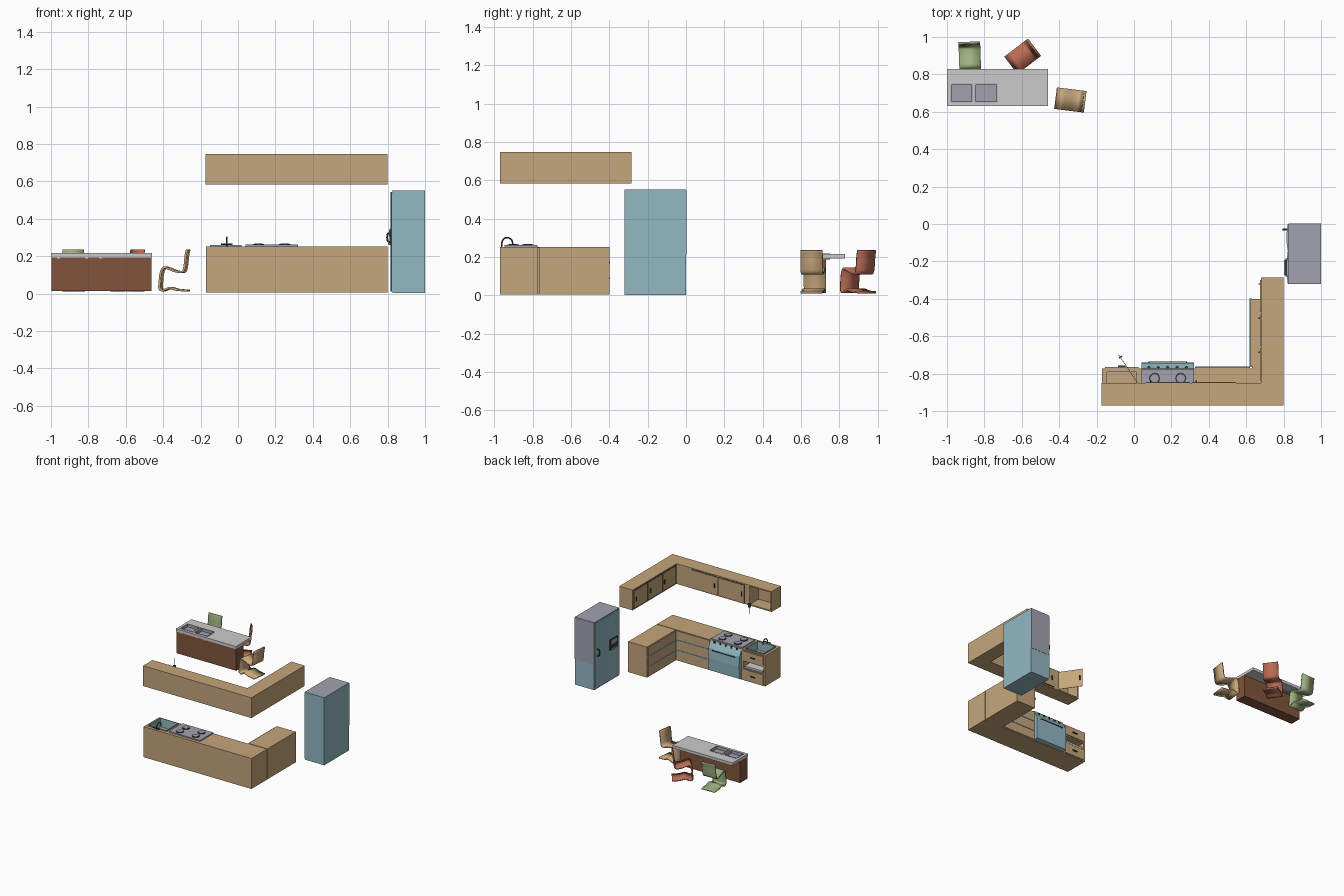
import bpy, bmesh, math
from mathutils import Vector, Matrix

if "Cube" in bpy.data.objects:
    bpy.data.objects.remove(bpy.data.objects["Cube"])


def mat(name, r, g, b):
    m = bpy.data.materials.new(name)
    m.diffuse_color = (r, g, b, 1)
    m.use_nodes = True
    m.node_tree.nodes["Principled BSDF"].inputs["Base Color"].default_value = m.diffuse_color
    return m


WOOD = mat("light_wood", .56, .38, .20)
BROWN = mat("dark_wood", .22, .09, .045)
TEAL = mat("teal", .29, .48, .54)
STEEL = mat("steel", .36, .36, .43)
STONE = mat("stone", .58, .58, .55)
DARK = mat("dark", .05, .05, .05)
GREEN = mat("green", .35, .45, .22)
RED = mat("red", .48, .15, .09)


def finish(name, bm, m):
    bmesh.ops.recalc_face_normals(bm, faces=bm.faces)
    me = bpy.data.meshes.new(name)
    bm.to_mesh(me)
    bm.free()
    o = bpy.data.objects.new(name, me)
    bpy.context.collection.objects.link(o)
    if m:
        me.materials.append(m)
    return o


def box(name, x, y, z, m=None):
    bm = bmesh.new()
    bmesh.ops.create_cube(bm, size=1)
    for v in bm.verts:
        v.co = [a[0] + (c + .5) * (a[1] - a[0]) for a, c in zip((x, y, z), v.co)]
    return finish(name, bm, m)


def prism(name, pts, axis, a, b, m):
    # closed profile extruded along x (pts are y,z) or along z (pts are x,y)
    bm = bmesh.new()
    f = bm.faces.new([bm.verts.new((a, p, q) if axis == "x" else (p, q, a)) for p, q in pts])
    ext = bmesh.ops.extrude_face_region(bm, geom=[f])
    d = Vector((b - a, 0, 0) if axis == "x" else (0, 0, b - a))
    bmesh.ops.translate(bm, vec=d, verts=[g for g in ext["geom"] if isinstance(g, bmesh.types.BMVert)])
    return finish(name, bm, m)


def cut(o, x, y, z):
    c = box(o.name + "_cutter", x, y, z)
    c.hide_render = True
    c.hide_set(True)
    c.display_type = 'WIRE'
    mod = o.modifiers.new("cut", 'BOOLEAN')
    mod.operation, mod.solver, mod.object = 'DIFFERENCE', 'EXACT', c
    bpy.context.view_layer.objects.active = o
    bpy.ops.object.modifier_apply(modifier=mod.name)
    bpy.data.objects.remove(c)


def basin(name, x, y, z, m):
    o = box(name, x, y, z, m)
    cut(o, (x[0] + .006, x[1] - .006), (y[0] + .006, y[1] - .006), (z[0] + .006, z[1] + .1))


def tube(name, pts, r, m):
    cu = bpy.data.curves.new(name, 'CURVE')
    cu.dimensions, cu.bevel_depth, cu.bevel_resolution, cu.use_fill_caps = '3D', r, 2, True
    s = cu.splines.new('POLY')
    s.points.add(len(pts) - 1)
    for p, c in zip(s.points, pts):
        p.co = (*c, 1)
    o = bpy.data.objects.new(name, cu)
    bpy.context.collection.objects.link(o)
    cu.materials.append(m)


def disc(name, loc, r, h, m):
    bm = bmesh.new()
    bmesh.ops.create_cone(bm, cap_ends=True, segments=20, radius1=r, radius2=r, depth=h,
                          matrix=Matrix.Translation(loc))
    finish(name, bm, m)


# lower cabinets: long run and short leg with a thin gap between
run = box("lower_long_run", (-.17, .80), (-.97, -.772), (.005, .253), WOOD)
box("lower_leg", (.63, .80), (-.765, -.40), (.005, .253), WOOD)
box("lower_corner_filler", (.63, .79), (-.78, -.76), (.005, .25), WOOD)
cut(run, (-.15, .02), (-.945, -.785), (.19, .3))
cut(run, (-.155, .025), (-.90, -.7), (.105, .16))
for i in range(3):
    z = (.012 + i * .082, .084 + i * .082)
    box("run_drawer", (.325, .62), (-.775, -.767), z, WOOD)
    box("leg_drawer", (.622, .632), (-.76, -.405), z, WOOD)
    if i < 2:
        g = (z[1], z[1] + .01)
        box("run_drawer_rail", (.325, .62), (-.775, -.763), g, TEAL)
        box("leg_drawer_rail", (.618, .632), (-.765, -.397), g, TEAL)

# sink unit with drawer fronts, open rack, basin and tap
basin("sink_basin", (-.15, .02), (-.945, -.785), (.165, .261), TEAL)
for z in ((.17, .245), (.012, .098)):
    box("sink_drawer", (-.155, .025), (-.775, -.765), z, WOOD)
    box("sink_drawer_handle", (-.085, -.045), (-.766, -.757), (sum(z) / 2 - .004, sum(z) / 2 + .004), DARK)
box("sliding_rack", (-.145, .015), (-.89, -.775), (.108, .122), STONE)
arch = [(-.06, -.932 - .028 * math.cos(a * math.pi / 8), .273 + .028 * math.sin(a * math.pi / 8)) for a in range(9)]
tube("tap_spout", [(-.06, -.96, .25)] + arch + [(-.06, -.904, .262)], .004, DARK)
tube("tap_levers", [(-.09, -.96, .264), (-.03, -.96, .264)], .004, DARK)

# stove
box("stove_body", (.04, .32), (-.945, -.775), (.02, .262), STEEL)
prism("stove_front", [(-.775, .01), (-.745, .02), (-.74, .12), (-.744, .20), (-.78, .263), (-.79, .26)],
      "x", .04, .32, TEAL)
for x in (.11, .25):
    for y in (-.90, -.825):
        disc("burner", (x, y, .263), .03, .006, DARK)
        disc("burner_plate", (x, y, .265), .022, .006, STEEL)
for i in range(5):
    disc("stove_knob", (.08 + i * .05, -.768, .246), .007, .014, DARK)
tube("stove_handle", [(.08, -.745, .19), (.08, -.736, .19), (.28, -.736, .19), (.28, -.745, .19)], .003, DARK)

# upper cabinets
upper = prism("upper_cabinets", [(-.175, -.97), (.80, -.97), (.80, -.285), (.68, -.285), (.68, -.85), (-.175, -.85)],
              "z", .582, .747, WOOD)
cut(upper, (-.165, .02), (-.96, -.8), (.592, .737))
for x0, x1 in ((.31, .545), (.065, .30)):
    box("upper_door_edge", (x0, x1), (-.852, -.848), (.59, .739), DARK)
    box("upper_door", (x0 + .004, x1 - .004), (-.852, -.844), (.594, .735), WOOD)
    box("upper_door_handle", (x0 + .02, x0 + .027), (-.846, -.836), (.645, .68), DARK)
for i in range(3):
    y0 = -.84 + i * .183
    box("leg_door_edge", (.678, .682), (y0, y0 + .178), (.59, .739), DARK)
    box("leg_door", (.674, .682), (y0 + .004, y0 + .174), (.594, .735), WOOD)
    box("leg_door_handle", (.666, .676), (y0 + .15, y0 + .157), (.645, .68), DARK)
# open door swung on its hinge
turn = Matrix.Translation((.02, -.85, 0)) @ Matrix.Rotation(math.radians(-56), 4, 'Z')
for name, x, y, z, m in (("open_door", (-.185, 0), (-.0015, .0015), (.59, .739), WOOD),
                         ("open_door_handle", (-.17, -.163), (-.01, .012), (.645, .68), DARK)):
    box(name, x, y, z, m).data.transform(turn)

# fridge, with doors facing -x
box("fridge_body", (.826, 1), (-.32, 0), (.003, .55), TEAL)
box("fridge_top", (.824, 1), (-.32, 0), (.548, .552), STEEL)
box("fridge_side_panel", (.826, 1), (-.002, .002), (.21, .55), STEEL)
for y0, y1 in ((-.318, -.148), (-.143, -.002)):
    w = y1 - y0
    o = prism("fridge_door", [(.83, y0)] + [(.822 - .007 * math.sin(math.pi * i / 8), y0 + w * i / 8)
              for i in range(9)] + [(.83, y1)], "z", .012, .543, TEAL)
tube("fridge_handle", [(.822, -.03, .27), (.80, -.03, .28), (.797, -.03, .30), (.80, -.03, .32), (.822, -.03, .33)],
     .005, DARK)
box("dispenser_frame", (.810, .825), (-.28, -.185), (.26, .345), DARK)
box("dispenser_plate", (.807, .812), (-.272, -.193), (.305, .338), STEEL)
box("dispenser_tray", (.802, .812), (-.272, -.193), (.262, .27), STEEL)

# island with two basins
base = box("island_base", (-.998, -.462), (.637, .73), (.015, .2), BROWN)
top = box("island_top", (-1, -.46), (.63, .83), (.193, .216), STONE)
for x in ((-.98, -.862), (-.852, -.73)):
    cut(top, x, (.65, .75), (.1, .3))
    cut(base, x, (.65, .74), (.185, .3))
    basin("island_basin", x, (.65, .75), (.188, .218), STEEL)
for x in (-.96, -.81, -.735):
    box("island_clip", (x - .008, x + .008), (.632, .64), (.188, .2), STONE)

# cantilever chairs: one ribbon profile, reused
PROFILE = [(.077, .016), (.02, .02), (-.02, .03), (-.055, .017), (-.073, .025), (-.073, .06), (-.066, .115),
           (-.05, .139), (-.02, .131), (.02, .117), (.052, .118), (.062, .15), (.067, .20), (.074, .235)]


def spline(pts, n=4):
    p = [Vector(q) for q in pts]
    p = [2 * p[0] - p[1]] + p + [2 * p[-1] - p[-2]]
    out = []
    for a, b, c, d in zip(p, p[1:], p[2:], p[3:]):
        for i in range(n):
            t = i / n
            out.append(.5 * (2 * b + (c - a) * t + (2 * a - 5 * b + 4 * c - d) * t * t
                             + (3 * b - a - 3 * c + d) * t ** 3))
    return out + [p[-2]]


def chair(name, x, y, angle, m):
    bm = bmesh.new()
    rows = [[bm.verts.new((q.x, s * .058, q.y)) for s in (-1, 1)] for q in spline(PROFILE)]
    for a, b in zip(rows, rows[1:]):
        bm.faces.new((a[0], a[1], b[1], b[0]))
    o = finish(name, bm, m)
    o.location = (x, y, 0)
    o.rotation_euler.z = math.radians(angle)
    s = o.modifiers.new("thickness", 'SOLIDIFY')
    s.thickness, s.offset = .011, 0
    bpy.ops.object.select_all(action='DESELECT')
    o.select_set(True)
    bpy.context.view_layer.objects.active = o
    bpy.ops.object.shade_smooth_by_angle(angle=math.radians(40))


chair("tan_chair", -.34, .663, -7, WOOD)
chair("green_chair", -.878, .895, 92, GREEN)
chair("red_chair", -.595, .897, 37, RED)
